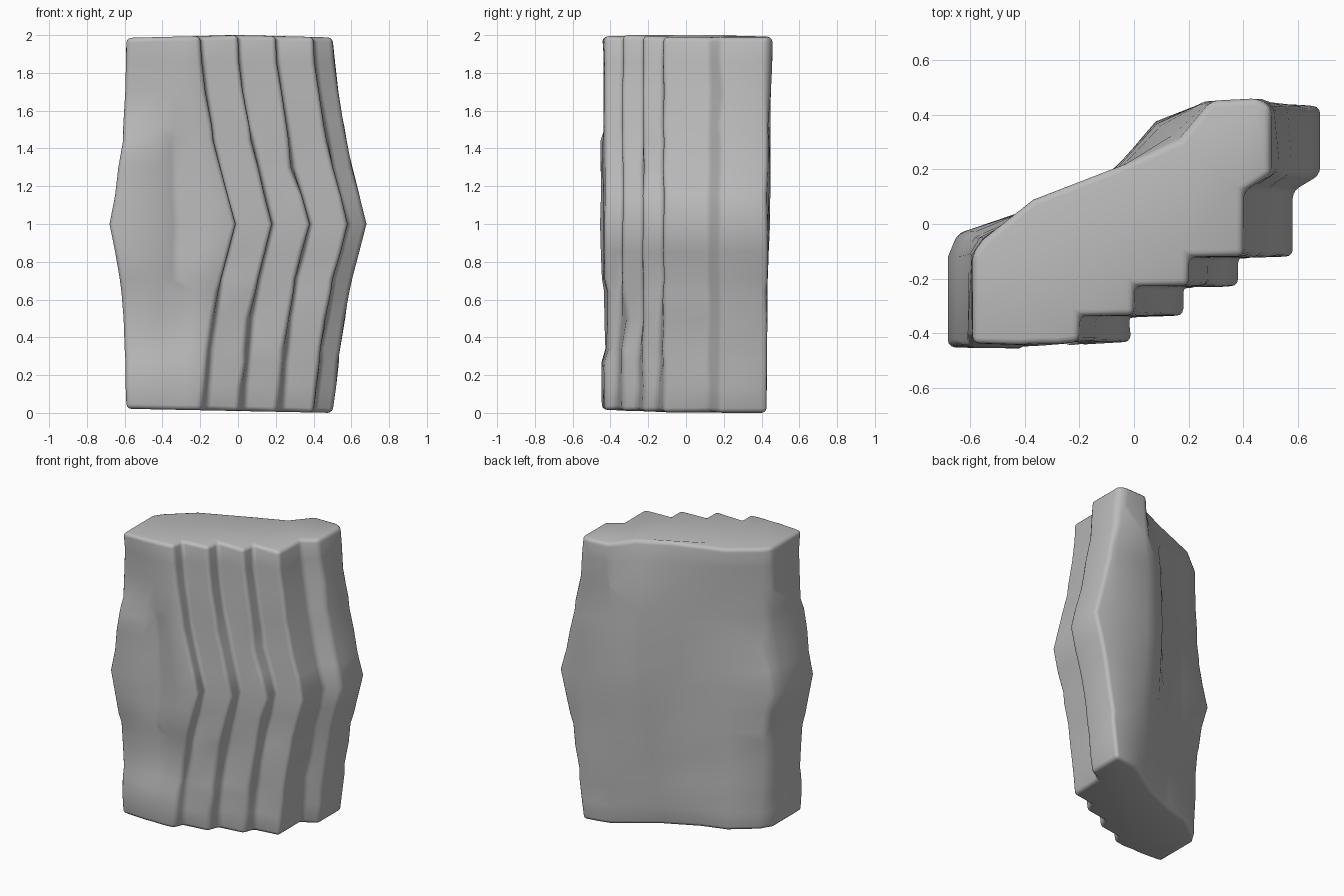
import bpy, bmesh, random
from mathutils import Vector

cube = bpy.data.objects.get("Cube")
if cube:
    bpy.data.objects.remove(cube, do_unlink=True)

random.seed(4)

# Stone colour
stone = bpy.data.materials.new("grey stone")
stone.use_nodes = True
grey = (0.5, 0.5, 0.5, 1)
stone.diffuse_color = grey
bsdf = stone.node_tree.nodes["Principled BSDF"]
bsdf.inputs["Base Color"].default_value = grey
bsdf.inputs["Roughness"].default_value = 0.9

# Height of each ring and how far the waist bulges there
LEVELS = [(0, 0), (.14, .09), (.27, .18), (.34, .22), (.5, .36), (.64, .5),
          (.71, .58), (.85, .78), (1, 1), (1.15, .78), (1.3, .58),
          (1.44, .4), (1.52, .32), (1.7, .15), (1.86, .05), (2, 0)]

# Stepped front: x, y and sideways bulge of each corner
FRONT = [(-.59, -.44, -.09), (-.42, -.445, 0), (-.35, -.44, .03),
         (-.28, -.44, .1), (-.2, -.43, .19)]
y = -.335
for x in (-.2, 0, .2):
    FRONT += [(x, y, .18), (x + .2, y, .18)]
    y += .108
FRONT += [(.4, .12, .18), (.5, .18, .18), (.5, .43, .18)]
INNER_CORNERS = (5, 7, 9)

# Broad back: outlines at the foot, waist and top
BACK_FOOT = [(.4, .415), (.3, .395), (.03, .22), (-.2, .12),
             (-.37, .075), (-.54, -.05), (-.59, -.13)]
BACK_WAIST = [(.5, .44), (.26, .445), (.08, .37), (-.08, .19),
              (-.35, .06), (-.645, -.035), (-.68, -.12)]
BACK_TOP = [(.45, .46), (.28, .45), (.17, .31), (-.03, .22),
            (-.37, .09), (-.55, -.055), (-.59, -.11)]

# Ledges on the foremost slab: first and last corner, heights, depth
LEDGES = [(0, 1, .33, .66, .015), (0, 1, 1.5, 1.9, .02),
          (2, 2, .33, 1.47, .035), (3, 4, .33, .66, .02),
          (0, 1, .8, 1.47, -.01)]

# Chipped hollows: centre, reach, push
DENTS = [(Vector((.04, -.335, .5)), .16, (-.02, .03)),
         (Vector((.3, -.225, 1.3)), .15, (-.03, .01)),
         (Vector((.5, .18, 1.7)), .14, (.01, .02))]


def ring(z, bulge):
    pts = []
    for i, (x, y, k) in enumerate(FRONT):
        b = bulge ** 1.5 if k < 0 else bulge
        for first, last, low, high, depth in LEDGES:
            if first <= i <= last and low < z < high:
                y += depth
        # Rubble fills the steps toward the foot
        if i in INNER_CORNERS:
            fill = .03 * max(0, 1 - z / .7)
            x += fill
            y -= fill
        pts.append(Vector((x + k * b, y, z)))
    # The back keeps its waist outline up to the notched rim
    end = BACK_FOOT if z < 1 else BACK_TOP
    t = 1 - z if z < 1 else max(0, (z - 1.6) / .4)
    for i, (waist, tip) in enumerate(zip(BACK_WAIST, end)):
        p = Vector(waist).lerp(Vector(tip), 1 - bulge ** 1.8 if i > 4 else t)
        pts.append(Vector((p.x, p.y, z)))
    for p in pts:
        for centre, reach, push in DENTS:
            f = max(0, 1 - (p - centre).length / reach)
            p.x += push[0] * f
            p.y += push[1] * f
        if 0 < z < 2 and z != 1:
            p.x += random.uniform(-.005, .005)
            p.y += random.uniform(-.005, .005)
    # Slightly uneven foot and top
    for p in pts:
        if z == 0:
            p.z = max(0, .01 - .02 * p.x)
        elif z == 2:
            p.z = 2 - .025 * abs(p.x)
    return pts


# Rock body
bm = bmesh.new()
rings = [[bm.verts.new(p) for p in ring(z, b)] for z, b in LEVELS]
n = len(rings[0])
for low, high in zip(rings, rings[1:]):
    for i in range(n):
        j = (i + 1) % n
        bm.faces.new((low[i], low[j], high[j], high[i]))
bm.faces.new(rings[-1])
bm.faces.new(rings[0][::-1])
bmesh.ops.recalc_face_normals(bm, faces=bm.faces)
mesh = bpy.data.meshes.new("rock_slab")
bm.to_mesh(mesh)
bm.free()
mesh.materials.append(stone)
rock = bpy.data.objects.new("rock_slab", mesh)
bpy.context.collection.objects.link(rock)

# Worn edges and soft shading
bevel = rock.modifiers.new("worn_edges", "BEVEL")
bevel.width = .03
bevel.segments = 3
bevel.limit_method = "ANGLE"
bevel.angle_limit = .6
bpy.context.view_layer.objects.active = rock
rock.select_set(True)
bpy.ops.object.modifier_apply(modifier=bevel.name)
bpy.ops.object.shade_smooth_by_angle(angle=1.1)
